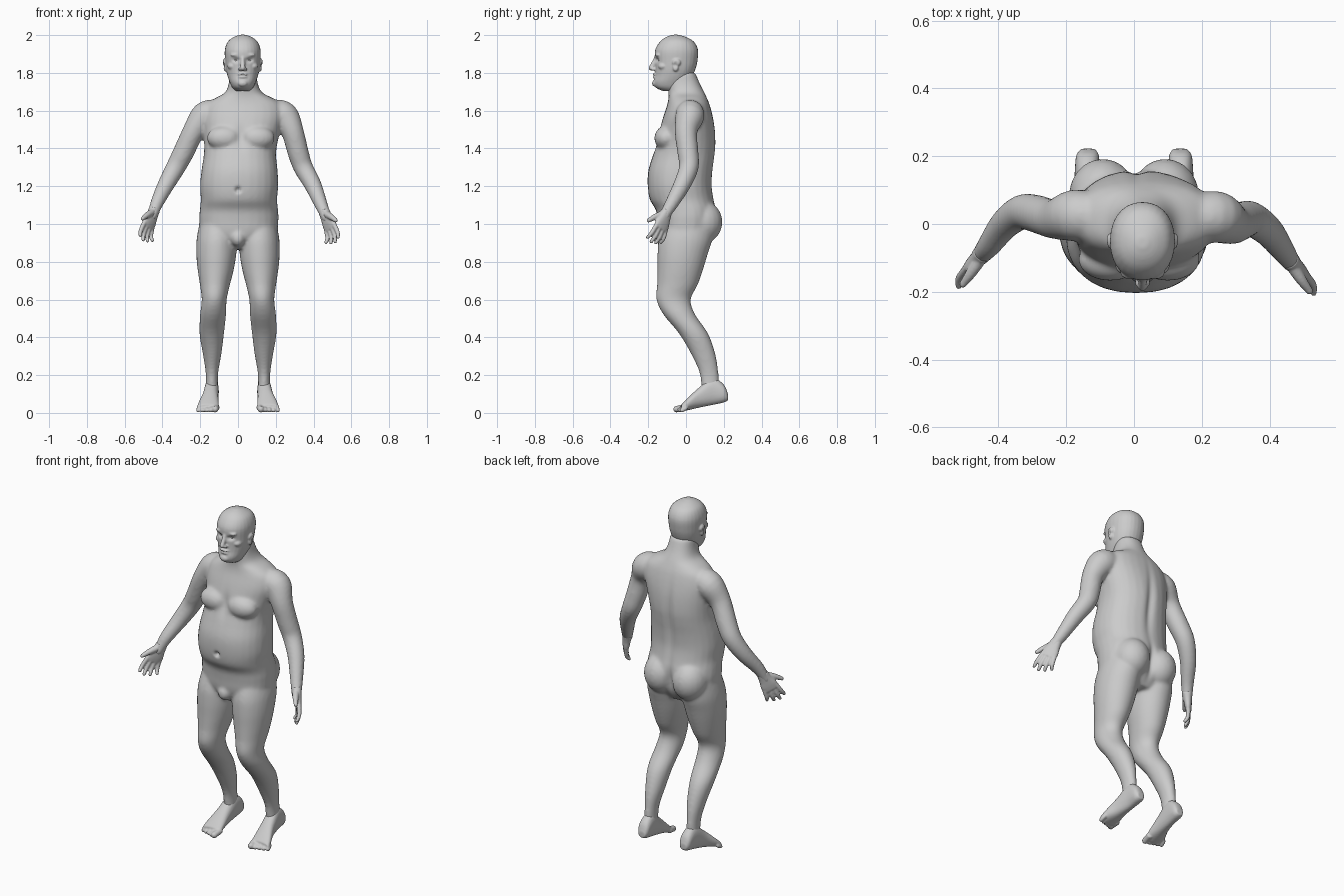
import bpy, bmesh, math
from mathutils import Vector, Matrix

cube = bpy.data.objects.get("Cube")
if cube:
    bpy.data.objects.remove(cube)

skin = bpy.data.materials.new("plain_grey")
skin.use_nodes = True
grey = (0.6, 0.6, 0.6, 1)
skin.diffuse_color = grey
skin.node_tree.nodes["Principled BSDF"].inputs["Base Color"].default_value = grey


def ease(rows, steps=4):
    """Smoothly interpolate between rows of numbers."""
    rows = [Vector(r) for r in rows]
    pts = [rows[0]] + rows + [rows[-1]]
    out = []
    for a, b, c, d in zip(pts, pts[1:], pts[2:], pts[3:]):
        for i in range(steps):
            t = i / steps
            out.append(b + (c - a) * (t / 2) + (a * 2 - b * 5 + c * 4 - d) * (t * t / 2)
                       + (b * 3 - a - c * 3 + d) * (t ** 3 / 2))
    return out + [rows[-1]]


def loft(bm, rings, power=2.0, sides=28):
    """Closed skin over rings given as centre, half-width and half-depth vectors."""
    loops = []
    for centre, u, v in rings:
        loop = []
        for i in range(sides):
            c, s = math.cos(math.tau * i / sides), math.sin(math.tau * i / sides)
            c = math.copysign(abs(c) ** (2 / power), c)
            s = math.copysign(abs(s) ** (2 / power), s)
            loop.append(bm.verts.new(centre + u * c + v * s))
        loops.append(loop)
    for a, b in zip(loops, loops[1:]):
        for i in range(sides):
            j = (i + 1) % sides
            bm.faces.new((a[i], a[j], b[j], b[i]))
    bm.faces.new(loops[0][::-1])
    bm.faces.new(loops[-1])


def stack(bm, rows, power=2.0):
    """Level rings: height, centre x, centre y, half-width, half-depth."""
    loft(bm, [(Vector((x, y, z)), Vector((w, 0, 0)), Vector((0, d, 0)))
              for z, x, y, w, d in ease(rows)], power)


def tube(bm, rows, sides=20):
    """Round limb through points given as x, y, z, radius."""
    rows = ease(rows)
    rings = []
    for i, r in enumerate(rows):
        along = (rows[min(i + 1, len(rows) - 1)] - rows[max(i - 1, 0)]).to_3d()
        u = along.orthogonal() if not rings else rings[-1][1] - along * (
            rings[-1][1].dot(along) / along.length_squared)
        u = u.normalized() * r[3]
        rings.append((r.to_3d(), u, along.normalized().cross(u)))
    loft(bm, rings, sides=sides)
    blob(bm, rows[-1].to_3d(), [rows[-1][3]] * 3)


def blob(bm, centre, size):
    bmesh.ops.create_uvsphere(bm, u_segments=20, v_segments=14, radius=1,
                              matrix=Matrix.Translation(centre) @ Matrix.Diagonal((*size, 1)))


def finish(name, bm, voxel, rounds, dents=()):
    """Fuse the shells into one skin, relax it, then press in the dents."""
    bmesh.ops.recalc_face_normals(bm, faces=bm.faces)
    mesh = bpy.data.meshes.new(name)
    bm.to_mesh(mesh)
    bm.free()
    obj = bpy.data.objects.new(name, mesh)
    bpy.context.collection.objects.link(obj)
    fuse = obj.modifiers.new("fuse", "REMESH")
    fuse.mode = "VOXEL"
    fuse.voxel_size = voxel
    relax = obj.modifiers.new("relax", "SMOOTH")
    relax.iterations = rounds
    graph = bpy.context.evaluated_depsgraph_get()
    baked = bpy.data.meshes.new_from_object(obj.evaluated_get(graph))
    obj.modifiers.clear()
    obj.data = baked
    for centre, size, push in dents:
        for v in baked.vertices:
            fall = sum(((p - c) / s) ** 2 for p, c, s in zip(v.co, centre, size))
            if fall < 9:
                v.co += Vector(push) * math.exp(-fall)
    baked.materials.clear()
    baked.materials.append(skin)
    for p in baked.polygons:
        p.use_smooth = True
        p.material_index = 0


# Torso and neck
body = bmesh.new()
torso = [(.87, 0, .1, -.1, .09), (.94, .003, .195, -.14, .14), (1.02, .004, .21, -.15, .16),
         (1.075, .005, .207, -.16, .16), (1.13, .005, .202, -.192, .148), (1.2, .006, .207, -.203, .138),
         (1.28, .008, .202, -.2, .142), (1.36, .01, .192, -.177, .153), (1.42, .014, .193, -.158, .158),
         (1.5, .022, .205, -.14, .154), (1.57, .03, .215, -.12, .142), (1.63, .033, .2, -.1, .126),
         (1.665, .032, .155, -.093, .112), (1.695, .03, .1, -.093, .098), (1.74, .028, .078, -.098, .075),
         (1.8, .027, .07, -.09, .05)]
stack(body, [(z, x, (f + b) / 2, w, (b - f) / 2) for z, x, w, f, b in torso], 2.25)
blob(body, (0, -.115, .925), (.04, .045, .045))

# Chest, buttocks and legs
leg = [(1.0, .105, .01, .1, .13), (.92, .112, -.003, .107, .142), (.84, .115, -.018, .106, .133),
       (.76, .118, -.03, .096, .121), (.68, .122, -.045, .08, .108), (.6, .126, -.066, .066, .091),
       (.52, .132, -.035, .069, .084), (.42, .139, .04, .065, .077), (.31, .137, .092, .049, .064),
       (.21, .138, .122, .033, .05), (.12, .138, .13, .032, .047)]
for side in (-1, 1):
    blob(body, (.015 + side * .085, -.105, 1.455), (.095, .063, .065))
    blob(body, (side * .092, .085, 1.01), (.1, .108, .115))
    stack(body, [(z, side * x, y, w, d) for z, x, y, w, d in leg])

# Arms
tube(body, [(.19, .02, 1.59, .07), (.245, .02, 1.57, .077), (.288, 0, 1.49, .06), (.318, .01, 1.38, .056),
            (.345, .015, 1.3, .052), (.395, -.02, 1.21, .046), (.437, -.075, 1.11, .036),
            (.458, -.105, 1.06, .03), (.468, -.117, 1.035, .028)])
tube(body, [(-.12, .02, 1.59, .07), (-.175, .025, 1.57, .077), (-.235, .015, 1.49, .059), (-.288, .03, 1.38, .056),
            (-.33, .035, 1.3, .052), (-.38, 0, 1.21, .045), (-.425, -.06, 1.12, .036),
            (-.445, -.085, 1.07, .03), (-.455, -.097, 1.045, .028)])
finish("body", body, .009, 8, [
    ((.01, .15, 1.35), (.022, .08, .18), (0, -.014, 0)),       # spine groove
    ((0, .18, 1.0), (.018, .09, .09), (0, -.02, 0)),           # buttock cleft
    ((0, -.2, 1.18), (.012, .05, .013), (0, .025, 0)),         # navel
    ((.015, -.16, 1.46), (.025, .06, .06), (0, .012, 0))])     # breastbone


# Head with face and ears
head = bmesh.new()
mid = .025
skull = [(1.703, -.12, -.02, .035), (1.722, -.16, 0, .055), (1.75, -.172, .015, .069), (1.785, -.165, .035, .081),
         (1.82, -.163, .05, .089), (1.86, -.164, .06, .093), (1.92, -.164, .064, .095), (1.965, -.138, .042, .079),
         (1.99, -.105, 0, .047), (2.002, -.07, -.04, .015)]
stack(head, [(z, mid, (f + b) / 2, w, (b - f) / 2) for z, f, b, w in skull], 2.15)
tube(head, [(mid, -.156, 1.885, .011), (mid, -.17, 1.855, .012), (mid, -.184, 1.826, .014)], 12)
blob(head, (mid, -.165, 1.792), (.027, .012, .007))
blob(head, (mid, -.164, 1.779), (.024, .012, .008))
blob(head, (mid, -.164, 1.745), (.026, .016, .018))
sockets = []
for side in (-1, 1):
    blob(head, (mid + side * .013, -.172, 1.82), (.01, .014, .009))
    blob(head, (mid + side * .036, -.146, 1.895), (.03, .017, .01))
    blob(head, (mid + side * .055, -.12, 1.835), (.026, .028, .02))
    blob(head, (mid + side * .096, -.05, 1.855), (.011, .022, .02))
    blob(head, (mid + side * .093, -.055, 1.83), (.01, .015, .023))
    sockets.append(((mid + side * .034, -.155, 1.868), (.019, .03, .011), (0, .014, 0)))
    sockets.append(((mid + side * .105, -.056, 1.843), (.012, .01, .015), (-side * .008, 0, 0)))
sockets.append(((mid, -.175, 1.786), (.026, .02, .003), (0, .005, 0)))
finish("head", head, .005, 3, sockets)

# Eyes
for side, label in ((-1, "right"), (1, "left")):
    eye = bmesh.new()
    blob(eye, (mid + side * .034, -.132, 1.868), (.015, .015, .01))
    finish(label + "_eye", eye, .003, 1)

# Hands
for side, label, wrist in ((-1, "right", (-.445, -.085, 1.07)), (1, "left", (.458, -.105, 1.06))):
    hand = bmesh.new()
    wrist = Vector(wrist)
    down = Vector((side * .35, -.3, -.89)).normalized()
    across = Vector((side * .65, -.7, .05))
    across = (across - down * across.dot(down)).normalized()
    palm = down.cross(across) * side

    def at(d, a, p, r):
        return (*(wrist + down * d + across * a + palm * p), r)

    loft(hand, [(wrist + down * t, across * w, palm * h) for t, w, h in ease(
        [(-.01, .03, .028), (.03, .036, .023), (.07, .046, .019), (.1, .043, .014)])], 2.3)
    for i, reach in enumerate((.06, .08, .09, .08)):
        a = (i - 1.5) * .023
        tube(hand, [at(.085, a, 0, .0125), at(.1 + reach * .5, a * 1.25, .006, .0115),
                    at(.09 + reach, a * 1.4, .022, .0095)], 12)
    tube(hand, [at(.02, .02, .008, .019), at(.05, .05, .016, .016), at(.085, .078, .022, .011)], 12)
    finish(label + "_hand", hand, .005, 2)

# Feet, with the heel raised and five toes
for side, label in ((-1, "right"), (1, "left")):
    foot = bmesh.new()
    sole = [(.222, .136, .066, .1, .02), (.2, .137, .055, .15, .034), (.14, .139, .042, .185, .037),
            (.07, .146, .028, .135, .042), (.01, .156, .014, .08, .054), (-.025, .161, .006, .045, .058)]
    loft(foot, [(Vector((side * x, y, (lo + hi) / 2)), Vector((w, 0, 0)), Vector((0, 0, (hi - lo) / 2)))
                for y, x, lo, hi, w in ease(sole)], 2.3)
    for i in range(5):
        x = .118 + i * .0225
        r = .0175 if i == 0 else .0135 - i * .0005
        tip = -.05 + .007 * i
        tube(foot, [(side * (x - .004), .0, .03, r), (side * x, tip + .02, .024, r),
                    (side * (x + .003), tip, .002 + r, r)], 12)
    finish(label + "_foot", foot, .005, 3)
